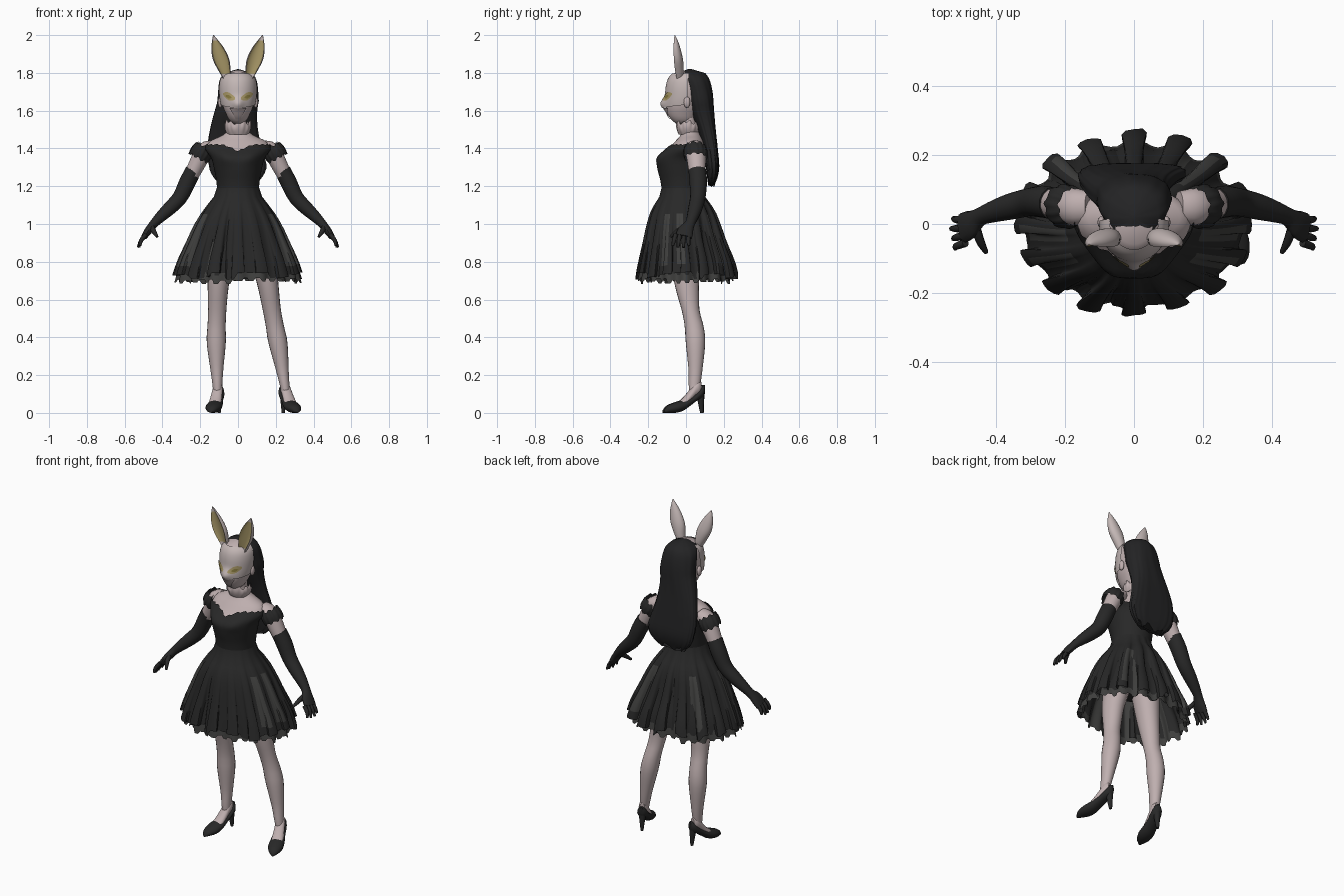
import bpy, math, random
from mathutils import Vector, Matrix
from math import sin, cos, pi, exp, radians

if "Cube" in bpy.data.objects:
    bpy.data.objects.remove(bpy.data.objects["Cube"])

random.seed(4)


def material(name, r, g, b):
    m = bpy.data.materials.new(name)
    m.diffuse_color = (r, g, b, 1)
    m.use_nodes = True
    m.node_tree.nodes["Principled BSDF"].inputs["Base Color"].default_value = m.diffuse_color
    return m


SKIN = material("pale skin", .52, .43, .43)
MASK = material("mask ivory", .55, .475, .465)
GOLD = material("dull gold", .40, .32, .14)
EYE = material("eye ochre", .25, .20, .05)
MOUTH = material("grey rose", .36, .30, .30)
DRESS = material("black cloth", .021, .021, .021)
TULLE = material("grey tulle", .05, .05, .048)
HAIR = material("black hair", .017, .017, .018)


def surface(name, f, nu, nv, mats, closed=True, caps=False, rule=None, angle=50):
    """Grid surface from f(u, v) with u, v in 0..1; rule picks the material."""
    cols = nu if closed else nu + 1
    verts = [f(i / nu, j / nv) for j in range(nv + 1) for i in range(cols)]
    faces, slots = [], []
    for j in range(nv):
        for i in range(nu):
            k = (i + 1) % cols
            faces.append((j * cols + i, j * cols + k, (j + 1) * cols + k, (j + 1) * cols + i))
            slots.append(rule((i + .5) / nu, (j + .5) / nv) if rule else 0)
    if caps:
        faces += [tuple(reversed(range(cols))), tuple(range(nv * cols, nv * cols + cols))]
        slots += [0, 0]
    me = bpy.data.meshes.new(name)
    me.from_pydata([tuple(v) for v in verts], [], faces)
    for m in mats:
        me.materials.append(m)
    me.polygons.foreach_set("material_index", slots)
    ob = bpy.data.objects.new(name, me)
    bpy.context.collection.objects.link(ob)
    bpy.ops.object.select_all(action='DESELECT')
    ob.select_set(True)
    bpy.context.view_layer.objects.active = ob
    bpy.ops.object.mode_set(mode='EDIT')
    bpy.ops.mesh.select_all(action='SELECT')
    bpy.ops.mesh.normals_make_consistent(inside=False)
    bpy.ops.object.mode_set(mode='OBJECT')
    bpy.ops.object.shade_smooth_by_angle(angle=radians(angle))
    return ob


def at(table, t):
    """Smooth interpolation of rows (key, values...) at key t."""
    n = len(table)
    i = 0
    while i < n - 2 and t > table[i + 1][0]:
        i += 1
    a, b = table[i], table[i + 1]
    p, q = table[max(i - 1, 0)], table[min(i + 2, n - 1)]
    h = b[0] - a[0]
    s = min(max((t - a[0]) / h, 0), 1)
    out = []
    for k in range(1, len(a)):
        ma = (b[k] - p[k]) / (b[0] - p[0]) * h
        mb = (q[k] - a[k]) / (q[0] - a[0]) * h
        out.append((2*s**3 - 3*s*s + 1) * a[k] + (s**3 - 2*s*s + s) * ma
                   + (3*s*s - 2*s**3) * b[k] + (s**3 - s*s) * mb)
    return out


def power(x, e):
    return math.copysign(abs(x)**e, x)


def ring(table, a, z, off=0.0, k=1.0, e=1.0):
    """Point on a body outline (z, half width, front y, back y); a = 0 faces front."""
    w, yf, yb = at(table, z)
    c, d = (yf + yb) / 2, (yb - yf) / 2
    return Vector(((w + off) * k * power(sin(a), e), c - (d + off) * k * power(cos(a), e), z))


def tube(name, path, mat, n=14, steps=3, side=1):
    """Limb through rows (x, y, z, radius along y, radius across)."""
    rows = [(float(i), *p) for i, p in enumerate(path)]
    top = len(path) - 1

    def f(u, v):
        x, y, z, ra, rb = at(rows, v * top)
        lo, hi = at(rows, max(v * top - .1, 0)), at(rows, min(v * top + .1, top))
        t = (Vector(hi[:3]) - Vector(lo[:3])).normalized()
        ya = Vector((0, 1, 0))
        ya = (ya - t * ya.dot(t)).normalized()
        p = Vector((x, y, z)) + ya * ra * cos(u * 2*pi) + t.cross(ya) * rb * sin(u * 2*pi)
        return Vector((p.x * side, p.y, p.z))
    return surface(name, f, n, top * steps, [mat], caps=True)


# torso, bodice and hips
TORSO = [(.86, .10, -.09, .08), (1.0, .15, -.13, .10), (1.08, .145, -.14, .10), (1.15, .108, -.122, .078),
         (1.22, .108, -.128, .085), (1.30, .122, -.146, .095), (1.35, .135, -.144, .10),
         (1.40, .165, -.092, .108), (1.44, .145, -.055, .095), (1.468, .085, -.03, .08),
         (1.50, .05, -.022, .062), (1.58, .046, -.03, .055)]
surface("torso", lambda u, v: ring(TORSO, u*2*pi, 1.26 + .32*v), 36, 24, [SKIN])
surface("hips", lambda u, v: ring(TORSO, u*2*pi, .86 + .25*v), 28, 6, [DRESS], caps=True)


def bodice(u, v):
    a = u * 2*pi
    b = min(a, 2*pi - a)
    top = 1.385 + .036 * sin(min(b / .6, 1) * pi/2) - .10 * max(0, (b - 1.6) / 1.54)
    top += .004 * sin(a * 24)
    p = ring(TORSO, a, 1.14 + (top - 1.14) * v, .006 + .006 * v**6)
    p.y -= .014 * exp(-((b - .5) / .35)**2 - ((p.z - 1.365) / .045)**2)
    return p


surface("bodice", bodice, 72, 18, [DRESS])

# pleated skirt over a ragged tulle underskirt
SKIRT = [(.70, .345, -.262, .258), (.80, .315, -.245, .24), (.90, .272, -.225, .205), (1.0, .227, -.205, .175),
         (1.08, .178, -.18, .145), (1.14, .130, -.142, .102), (1.19, .113, -.130, .086)]
PLEATS = 16
depth = [random.uniform(.5, 1.6) for _ in range(PLEATS)]
drop = [random.uniform(-.02, .025) for _ in range(PLEATS * 2)]


def skirt(u, v):
    a = u * 2*pi
    hem = .725 + drop[int(u * PLEATS * 2) % (PLEATS * 2)]
    z = 1.19 + (hem - 1.19) * v
    wave = cos(u * PLEATS * 2*pi)
    back = 1 + .45 * max(0, -cos(a))
    k = 1 + .075 * v * depth[int(u * PLEATS + .5) % PLEATS] * back * (wave - .35)
    return ring(SKIRT, a + .05 * v * sin(u * PLEATS * 4*pi), z, 0, k)


def underskirt(u, v):
    ragged = .69 + .016 * (int(u * 64) % 2) + .4 * drop[int(u * 16) % 16]
    k = .93 + .045 * v * cos(u * 2*pi * PLEATS)
    return ring(SKIRT, u * 2*pi, 1.12 + (ragged - 1.12) * v, 0, k)


surface("skirt", skirt, 224, 10, [DRESS, TULLE], angle=40,
        rule=lambda u, v: int(.25 < v < .95 and int(u * PLEATS * 2) in (5, 7, 12, 19, 24, 26)))
surface("underskirt", underskirt, 192, 10, [DRESS, TULLE], angle=40,
        rule=lambda u, v: int(v > .9 or v > .3 and int(u * 32) % 4 == 1))

# head with ears
HEAD = [(1.53, .025, -.05, .03), (1.55, .046, -.076, .05), (1.58, .062, -.096, .07), (1.62, .079, -.105, .09),
        (1.68, .09, -.102, .10), (1.74, .09, -.096, .10), (1.78, .078, -.08, .09),
        (1.805, .048, -.05, .07), (1.815, .01, .0, .02)]
surface("head", lambda u, v: ring(HEAD, u*2*pi, 1.53 + .285*v), 32, 20, [SKIN], caps=True)


def collar(u, v):
    a = u * 2*pi
    r = .056 + .015 * sin(v * pi * .75) + .002 * v * cos(a * 15)
    return Vector((r * sin(a), .012 - r * .9 * cos(a), 1.474 + (.066 + .007 * cos(a * 11) + .006 * sin(a * 5)) * v))


surface("frilled_collar", collar, 96, 6, [SKIN], angle=60)


# mask with a short muzzle, plus eye and mouth plates
def mask_point(a, z, off):
    p = ring(HEAD, a, z, off)
    p.y -= .022 * exp(-(p.x / .03)**2 - ((z - 1.637) / .03)**2)
    return p


surface("mask", lambda u, v: mask_point((u - .5) * 3.3, 1.612 + .185*v + .02*(1 - v)*abs(u - .5)*2, .009),
        32, 18, [MASK], closed=False)
surface("mask_mouth", lambda u, v: mask_point((u - .5) * (.45 + .7*v), 1.552 + .062*v, .006),
        12, 8, [MOUTH], closed=False)
for s, side in ((1, "left"), (-1, "right")):
    def eye(u, v):
        return mask_point(s * (.15 + .72*u), 1.664 + .024*u + (v - .5) * .042 * sin(pi * (.08 + .86*u)), .013)

    def slit(u, v):
        return mask_point(s * (.31 + .38*u), 1.669 + .010*u + (v - .5) * .018 * sin(pi * u), .016)
    surface("mask_eye_" + side, eye, 10, 4, [GOLD], closed=False)
    surface("eye_slit_" + side, slit, 8, 2, [EYE], closed=False)

    # tall leaf-shaped ear with a coloured hollow inside a pale rim
    LEAF = [(0, .020, .020), (.2, .032, .030), (.45, .043, .032), (.7, .034, .024), (.9, .014, .012), (1, .002, .002)]

    def tall_ear(u, v):
        w, d = at(LEAF, v)
        a = u * 2*pi
        y = -d * cos(a)
        if cos(a) > .5:
            y = -d * .5 + d * .9 * (cos(a) - .5)
        x = .056 + .074*v + w * sin(a)
        return Vector((s * x, -.038 - .022*v + y, 1.765 + .235*v - .05 * w * sin(a)))
    surface("tall_ear_" + side, tall_ear, 30, 16, [MASK, GOLD], caps=True, angle=40,
            rule=lambda u, v: int(cos(u * 2*pi) > .5 and .1 < v < .9))
    surface("small_ear_" + side, lambda u, v: Vector((
        s * (.094 + .012 * sin(pi*v) * cos(u*2*pi)), .005 + .018 * sin(pi*v) * sin(u*2*pi),
        1.645 - .03 * cos(pi*v))), 10, 8, [SKIN])

# long hair with strands, squared at the back, and an uneven lower edge
LOCKS = [(1.21, .085, .118, .150), (1.24, .122, .113, .165), (1.30, .150, .106, .176), (1.40, .143, .09, .168),
         (1.50, .126, .06, .157), (1.60, .112, .02, .148), (1.70, .106, -.005, .14), (1.77, .095, -.03, .122),
         (1.802, .066, -.045, .098), (1.815, .035, -.03, .075), (1.82, .004, .01, .03)]


def hair(u, v):
    a = u * 2*pi
    lower = 1.215 + .012 * sin(a * 9) + .008 * sin(a * 17)
    z = lower + (1.82 - lower) * v
    k = 1 + .018 * (1 - v) * sin(a * 18) + .008 * sin(a * 11 + z * 6)
    square = 1 - .42 * min(max((1.74 - z) / .3, 0), 1) * (cos(a) < 0)
    p = ring(LOCKS, a, z, 0, k, square)
    p.x -= .022 * max(0, 1 - ((z - 1.48) / .17)**2)
    return p


surface("long_hair", hair, 96, 28, [HAIR], caps=True)

# arms, off-shoulder sleeves, gloves and hands
for s, side in ((1, "left"), (-1, "right")):
    tube("upper_arm_" + side, [(.13, .05, 1.415, .045, .03), (.175, .05, 1.392, .054, .044),
         (.205, .055, 1.34, .050, .046), (.245, .06, 1.26, .043, .040)], SKIN, side=s)

    def sleeve(u, v):
        a = u * 2*pi
        r = .050 + .006 * sin(pi * v) + .005 * v + .0015 * sin(a * 14)
        lean = .006 * sin(a * 9) * abs(2*v - 1)
        along = Vector((.5, .05, -.86)) * (-.034 + .072*v + lean)
        across = Vector((.86, 0, .5)) * (r * cos(a))
        p = Vector((.192, .05, 1.381)) + along + across + Vector((0, r * 1.08 * sin(a), 0))
        return Vector((s * p.x, p.y, p.z))
    surface("sleeve_" + side, sleeve, 56, 8, [DRESS])
    tube("glove_" + side, [(.236, .06, 1.285, .047, .043), (.268, .065, 1.22, .046, .045),
         (.308, .062, 1.14, .041, .041), (.36, .05, 1.085, .038, .037), (.41, .035, 1.038, .031, .030),
         (.447, .02, 1.0, .027, .023), (.474, -.002, .965, .042, .021), (.497, -.012, .932, .044, .016)],
         DRESS, side=s)
    for i in range(4):
        y = .022 - .023 * i
        tip = (.53 - .006*abs(i - 1), y * 1.25 - .012, .872 + .008*abs(i - 1.5))
        tube("finger_%s_%d" % (side, i + 1), [(.488, y - .008, .945, .012, .012),
             (.513, y * 1.1 - .012, .912, .011, .011), (*tip, .007, .006)], DRESS, n=8, side=s)
    tube("thumb_" + side, [(.458, -.01, .985, .014, .014), (.445, -.05, .96, .012, .013),
         (.428, -.082, .932, .007, .007)], DRESS, n=8, side=s)

# legs, feet and heeled shoes: (z, centre y, radius x, radius y)
LEG = [(.10, .042, .022, .024), (.15, .045, .026, .031), (.22, .05, .033, .036), (.38, .05, .051, .052),
       (.46, .043, .048, .05), (.54, .025, .048, .047), (.62, .012, .052, .057), (.72, .0, .060, .068),
       (.86, -.005, .074, .08), (1.0, -.01, .08, .09)]
STANCE = {"right": [(.10, -.108), (.38, -.115), (.54, -.110), (.72, -.102), (1.0, -.075)],
          "left": [(.10, .254), (.38, .210), (.54, .180), (.72, .150), (1.0, .08)]}
SHOE = [(-.172, .006, .0, .014), (-.155, .025, .0, .036), (-.11, .042, .0, .056), (-.065, .041, .012, .070),
        (-.02, .034, .042, .090), (.02, .032, .070, .120), (.046, .024, .080, .150), (.056, .010, .10, .148)]
FOOT = [(-.10, .030, .03, .048), (-.06, .033, .03, .084), (-.03, .030, .055, .118), (.0, .027, .08, .158),
        (.02, .024, .09, .172), (.036, .014, .10, .165)]
for side, yaw in (("right", -12), ("left", 21)):
    path = STANCE[side]

    def leg(u, v):
        z = .10 + .90*v
        y, rx, ry = at(LEG, z)
        return Vector((at(path, z)[0] + rx * sin(u*2*pi), y - ry * cos(u*2*pi), z))
    surface("leg_" + side, leg, 20, 24, [SKIN], caps=True)

    turn = Matrix.Translation((path[0][1], .045, 0)) @ Matrix.Rotation(radians(yaw), 4, 'Z')
    for name, table, mat in (("shoe_", SHOE, DRESS), ("foot_", FOOT, SKIN)):
        def foot(u, v):
            y = table[0][0] + (table[-1][0] - table[0][0]) * v
            w, lo, hi = at(table, y)
            a = u * 2*pi
            return turn @ Vector((w * cos(a), y, max(0, (lo + hi) / 2 + (hi - lo) / 2 * sin(a))))
        surface(name + side, foot, 18, 18, [mat], caps=True)
    surface("heel_" + side, lambda u, v: turn @ Vector((
        (.022 - .014*v) * cos(u*2*pi), .032 + .009*v + (.022 - .013*v) * sin(u*2*pi), .105 * (1 - v))),
        12, 4, [DRESS], caps=True)
